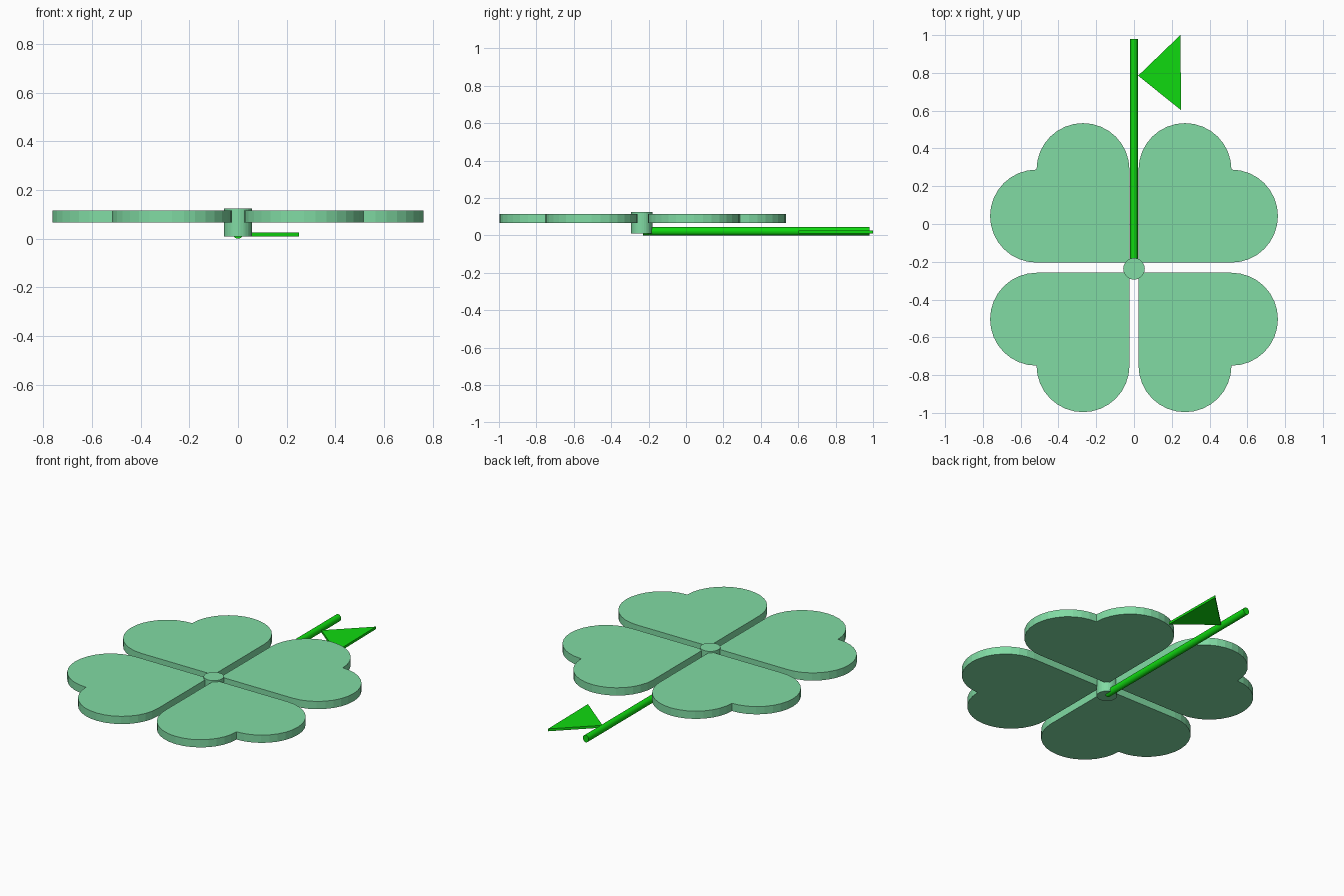
import bpy, math

if "Cube" in bpy.data.objects:
    bpy.data.objects.remove(bpy.data.objects["Cube"])


def material(name, color):
    m = bpy.data.materials.new(name)
    m.diffuse_color = color
    m.use_nodes = True
    m.node_tree.nodes["Principled BSDF"].inputs["Base Color"].default_value = m.diffuse_color
    return m


leaf_green = material("leaf_green", (0.22, 0.71, 0.37, 1))
stem_green = material("stem_green", (0.005, 0.70, 0.005, 1))


def prism(name, outline, z0, z1, mat):
    """Extrude a flat outline (counter-clockwise) between two heights."""
    n = len(outline)
    verts = [(x, y, z) for z in (z0, z1) for x, y in outline]
    faces = [list(range(n))[::-1], list(range(n, 2 * n))]
    faces += [[i, (i + 1) % n, n + (i + 1) % n, n + i] for i in range(n)]
    mesh = bpy.data.meshes.new(name)
    mesh.from_pydata(verts, [], faces)
    mesh.materials.append(mat)
    ob = bpy.data.objects.new(name, mesh)
    bpy.context.collection.objects.link(ob)
    return ob


def arc(cx, cy, r, a0, a1, steps=16):
    return [(cx + r * math.cos(math.radians(a0 + (a1 - a0) * i / steps)),
             cy + r * math.sin(math.radians(a0 + (a1 - a0) * i / steps)))
            for i in range(steps + 1)]


# Four heart-shaped leaves: a square with a half circle on two sides
HUB_Y, GAP_X, GAP_Y, R = -0.231, 0.024, 0.027, 0.246
side = 2 * R
heart = [(0, 0)] + arc(side, R, R, -90, 90) + arc(R, side, R, 0, 180)[1:]
for sx in (1, -1):
    for sy in (1, -1):
        pts = [(sx * (GAP_X + x), HUB_Y + sy * (GAP_Y + y)) for x, y in heart]
        if sx * sy < 0:
            pts.reverse()
        name = ("back" if sy > 0 else "front") + ("_right" if sx > 0 else "_left")
        prism("leaf_" + name, pts, 0.067, 0.115, leaf_green)

# Centre hub
prism("hub", arc(0, HUB_Y - 0.006, 0.057, 0, 360, 32)[:-1], 0.01, 0.124, leaf_green)

# Long round stem running to the back
bpy.ops.mesh.primitive_cylinder_add(vertices=32, radius=0.02, depth=1.21,
                                    location=(0, 0.375, 0.022),
                                    rotation=(math.pi / 2, 0, 0))
stem = bpy.context.object
stem.name = "stem"
stem.scale = (1, 1.1, 1)
stem.data.materials.append(stem_green)

# Small triangular side leaf
prism("side_leaf", [(0.022, 0.785), (0.25, 0.602), (0.245, 1.0)], 0.01, 0.025, stem_green)
